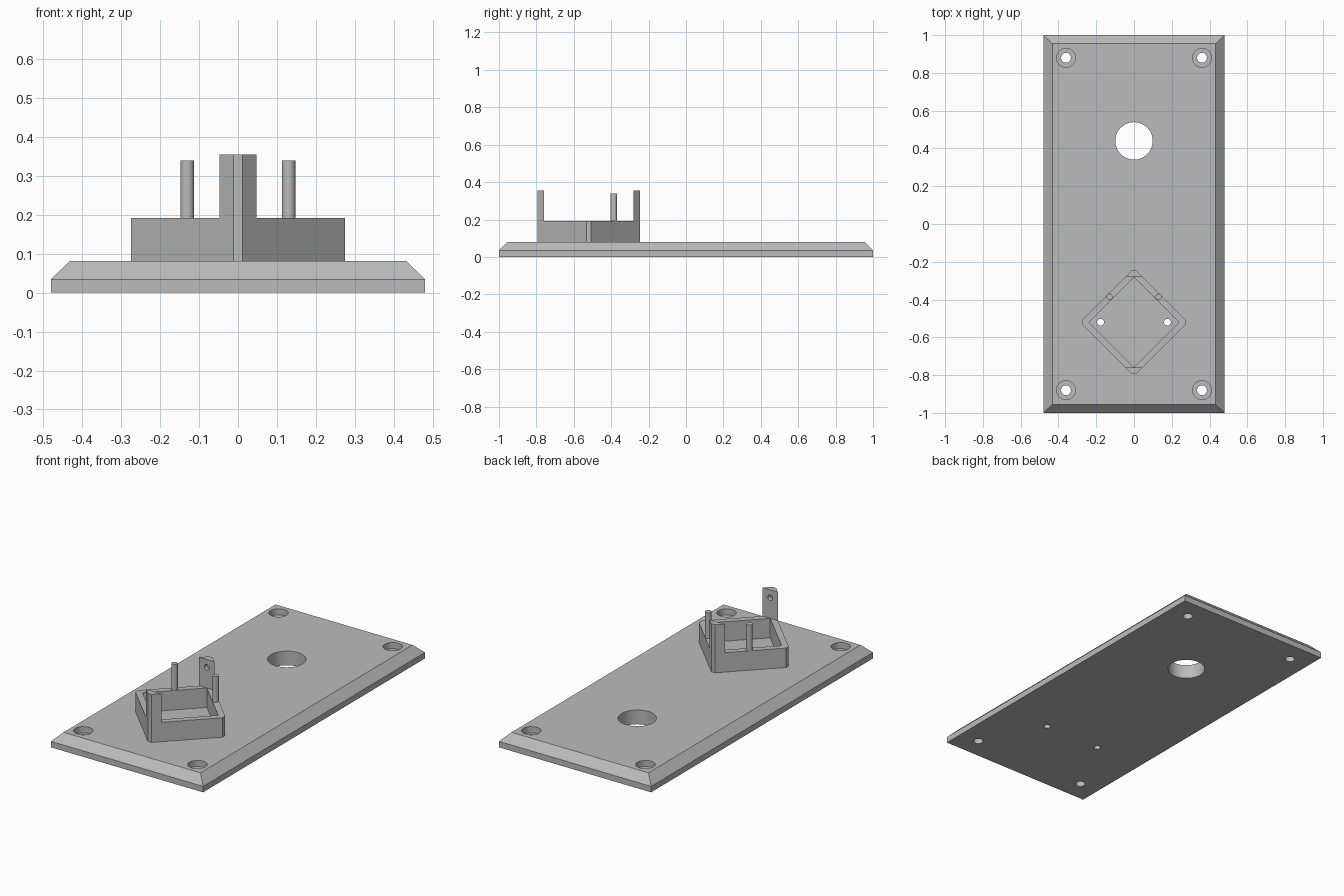
import bpy, bmesh
from math import pi, cos, sin

cube = bpy.data.objects.get("Cube")
if cube:
    bpy.data.objects.remove(cube, do_unlink=True)

grey = bpy.data.materials.new("plain_grey")
grey.use_nodes = True
colour = (0.5, 0.5, 0.5, 1)
grey.diffuse_color = colour
grey.node_tree.nodes["Principled BSDF"].inputs["Base Color"].default_value = colour

PLATE_TOP, RIM_TOP, POST_TOP, PIN_TOP = 0.081, 0.192, 0.355, 0.339
CY = -0.52                      # centre of the diamond holder
OUTER, INNER, FLAT = 0.287, 0.239, 0.012


def loft(name, rings):
    """Closed solid through equal-length rings of 3D points."""
    bm = bmesh.new()
    loops = [[bm.verts.new(p) for p in ring] for ring in rings]
    n = len(loops[0])
    for low, high in zip(loops, loops[1:]):
        for i in range(n):
            j = (i + 1) % n
            bm.faces.new((low[i], low[j], high[j], high[i]))
    bm.faces.new(loops[0][::-1])
    bm.faces.new(loops[-1])
    bmesh.ops.recalc_face_normals(bm, faces=bm.faces)
    mesh = bpy.data.meshes.new(name)
    bm.to_mesh(mesh)
    bm.free()
    mesh.materials.append(grey)
    obj = bpy.data.objects.new(name, mesh)
    bpy.context.collection.objects.link(obj)
    return obj


def prism(name, outline, z0, z1):
    return loft(name, [[(x, y, z) for x, y in outline] for z in (z0, z1)])


def cylinder(name, x, y, r, z0, z1, sides=48):
    angles = [2 * pi * i / sides for i in range(sides)]
    return prism(name, [(x + r * cos(a), y + r * sin(a)) for a in angles], z0, z1)


def rectangle(w, d, z):
    return [(-w, -d, z), (w, -d, z), (w, d, z), (-w, d, z)]


def activate(obj):
    bpy.ops.object.select_all(action="DESELECT")
    obj.select_set(True)
    bpy.context.view_layer.objects.active = obj


def cut(obj, cutter):
    activate(obj)
    mod = obj.modifiers.new("cut", "BOOLEAN")
    mod.operation, mod.solver, mod.object = "DIFFERENCE", "EXACT", cutter
    bpy.ops.object.modifier_apply(modifier=mod.name)
    bpy.data.objects.remove(cutter, do_unlink=True)


def smooth(obj):
    activate(obj)
    bpy.ops.object.shade_smooth_by_angle(angle=0.5)


# Base plate with sloped upper edges
plate = loft("base_plate", [rectangle(0.48, 1, 0), rectangle(0.48, 1, 0.034),
                            rectangle(0.432, 0.955, PLATE_TOP)])

# Large opening, counterbored corner screw holes, small holes in the holder floor
cut(plate, cylinder("cutter", 0, 0.44, 0.099, -0.1, 0.2, 64))
for sx in (-1, 1):
    for sy in (-1, 1):
        x, y = sx * 0.36, sy * 0.88
        cut(plate, cylinder("cutter", x, y, 0.05, 0.046, 0.2))
        cut(plate, cylinder("cutter", x, y, 0.026, -0.1, 0.2))
    cut(plate, cylinder("cutter", sx * 0.177, CY, 0.018, -0.1, 0.2, 32))
smooth(plate)

# Diamond rim with clipped corners
tip = OUTER - FLAT
outline = [(FLAT, -tip), (tip, -FLAT), (tip, FLAT), (FLAT, tip),
           (-FLAT, tip), (-tip, FLAT), (-tip, -FLAT), (-FLAT, -tip)]
rim = prism("holder_rim", [(x, CY + y) for x, y in outline], PLATE_TOP, RIM_TOP)
inside = [(0, -INNER), (INNER, 0), (0, INNER), (-INNER, 0)]
cut(rim, prism("cutter", [(x, CY + y) for x, y in inside], 0, 0.3))

# Upright posts on the front and back corners, each with a blind hole facing inward
half = OUTER - INNER
for name, s in (("front_post", -1), ("back_post", 1)):
    shape = [(-half, INNER), (half, INNER), (FLAT, tip), (-FLAT, tip)]
    post = prism(name, [(x, CY + s * y) for x, y in shape], RIM_TOP, POST_TOP)
    angles = [2 * pi * i / 32 for i in range(32)]
    hole = loft("cutter", [[(0.016 * cos(a), CY + s * y, 0.31 + 0.016 * sin(a))
                            for a in angles] for y in (INNER - 0.05, INNER + 0.025)])
    cut(post, hole)
    smooth(post)

# Locating pins on the two rear rim walls
for name, s in (("right_pin", -1), ("left_pin", 1)):
    smooth(cylinder(name, s * 0.13, CY + 0.134, 0.017, RIM_TOP, PIN_TOP, 32))
